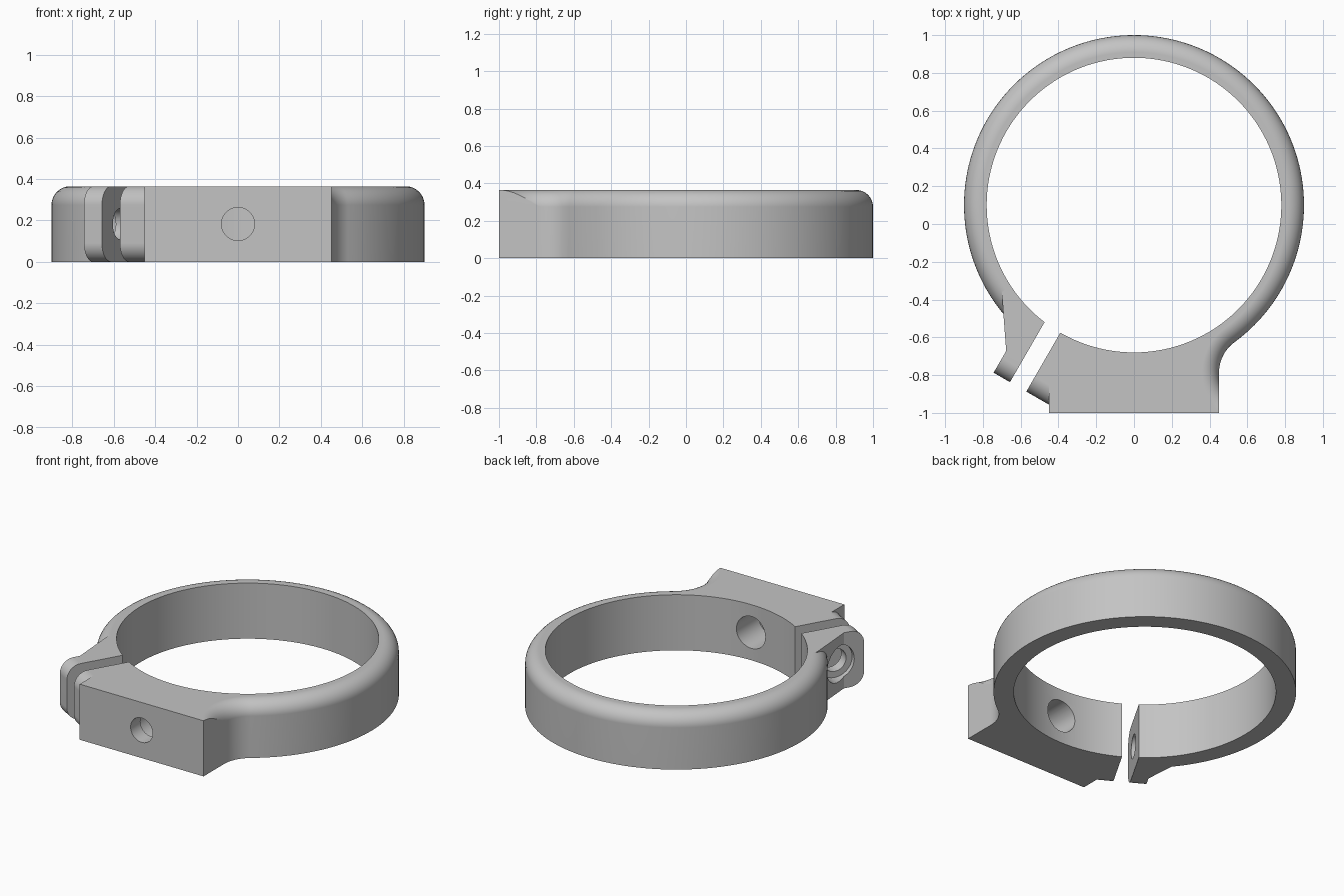
import bpy, bmesh
from math import sin, cos, pi, radians, asin, acos, atan2, sqrt
from mathutils import Vector

if "Cube" in bpy.data.objects:
    bpy.data.objects.remove(bpy.data.objects["Cube"])

H, MID = 0.365, 0.183            # height and mid height
CY, R_OUT, R_IN = 0.1, 0.9, 0.78  # ring
EDGE = 0.09                       # rounding of the upper outer edge
HALF, FRONT = 0.45, -1.0          # mounting block
BLEND = 0.2                       # concave blend from ring to block
GAP = 0.1                         # width of the split
SPLIT = radians(240)              # direction of the split
TAB_END = 1.14
OUT = Vector((cos(SPLIT), sin(SPLIT), 0))
SIDE = Vector((sin(SPLIT), -cos(SPLIT), 0))

grey = bpy.data.materials.new("light_grey")
grey.use_nodes = True
grey.diffuse_color = (0.55, 0.55, 0.55, 1)
grey.node_tree.nodes["Principled BSDF"].inputs["Base Color"].default_value = grey.diffuse_color


def clamp_point(n, d, z=0.0):
    """Point measured across (n) and along (d) the split."""
    return Vector((0, CY, z)) + SIDE * n + OUT * d


def loft(name, layers):
    """Closed solid through layers with equal point counts."""
    bm = bmesh.new()
    rings = [[bm.verts.new(p) for p in layer] for layer in layers]
    for a, b in zip(rings, rings[1:]):
        for i in range(len(a)):
            j = (i + 1) % len(a)
            bm.faces.new((a[i], a[j], b[j], b[i]))
    bm.faces.new(rings[0])
    bm.faces.new(rings[-1])
    bmesh.ops.recalc_face_normals(bm, faces=bm.faces)
    mesh = bpy.data.meshes.new(name)
    bm.to_mesh(mesh)
    bm.free()
    mesh.materials.append(grey)
    obj = bpy.data.objects.new(name, mesh)
    bpy.context.collection.objects.link(obj)
    return obj


def arc(cx, cy, r, a0, a1, count):
    return [(cx + r * cos(a0 + (a1 - a0) * i / count),
             cy + r * sin(a0 + (a1 - a0) * i / count)) for i in range(count + 1)]


def combine(target, other, operation):
    mod = target.modifiers.new("join", 'BOOLEAN')
    mod.operation, mod.solver, mod.object = operation, 'EXACT', other
    bpy.context.view_layer.objects.active = target
    bpy.ops.object.modifier_apply(modifier=mod.name)
    bpy.data.objects.remove(other)


def rod(name, start, end, radius):
    """Cylinder between two points, used for drilling."""
    axis = (end - start).normalized()
    u = axis.orthogonal().normalized()
    v = axis.cross(u)
    circle = [u * x + v * y for x, y in arc(0, 0, radius, 0, 2 * pi, 48)[:-1]]
    return loft(name, [[p + c for c in circle] for p in (start, end)])


# Split ring with the mounting block, outline inset towards the top
blend_x = HALF + BLEND
blend_y = CY - sqrt((R_OUT + BLEND) ** 2 - blend_x ** 2)
meet = atan2(blend_y - CY, blend_x)


def outline(inset, z):
    r, b = R_OUT - inset, BLEND + inset
    pts = arc(0, CY, r, SPLIT - asin(GAP / r), meet, 128)
    pts += arc(blend_x, blend_y, b, meet + pi, pi + acos(min(1, BLEND / b)), 20)[1:]
    pts += [(HALF, FRONT), (-HALF, FRONT)]
    corner = clamp_point(0, HALF / -OUT.x)
    pts.append((corner.x, corner.y))
    pts += arc(0, CY, R_IN, SPLIT - 2 * pi, SPLIT - asin(GAP / R_IN), 128)
    return [(x, y, z) for x, y in pts]


layers = [outline(0, 0)]
for i in range(9):
    t = i / 8 * pi / 2
    layers.append(outline(EDGE * (1 - cos(t)), H - EDGE + EDGE * sin(t)))
clamp = loft("split_ring_clamp", layers)


# Clamping tabs with rounded free ends
def tab(name, n0, n1, d0):
    r = 0.09
    side = [(d0, 0)] + arc(TAB_END - r, r, r, -pi / 2, 0, 8)
    side += arc(TAB_END - r, H - r, r, 0, pi / 2, 8) + [(d0, H)]
    return loft(name, [[clamp_point(n, d, z) for d, z in side] for n in (n0, n1)])


combine(clamp, tab("block_tab", -0.16, 0, 0.85), 'UNION')
combine(clamp, tab("ring_tab", GAP, 2 * GAP, 0.79), 'UNION')

# Thick web joining the ring tab to the ring
web = [clamp_point(GAP, 0.79), clamp_point(GAP, 1.0), clamp_point(0.2, 1.007),
       Vector((-0.70, -0.36, 0)), Vector((-0.66, -0.33, 0)), Vector((-0.578, -0.439, 0))]
combine(clamp, loft("tab_web", [[p + Vector((0, 0, z)) for p in web] for z in (0, H)]), 'UNION')

# Clamp screw: head recess, clearance hole, blind hole in the block
for n0, n1, radius in ((0.17, 0.5, 0.115), (0.05, 0.3, 0.075), (-0.3, 0.05, 0.065)):
    drill = rod("screw_drill", clamp_point(n0, 0.96, MID), clamp_point(n1, 0.96, MID), radius)
    combine(clamp, drill, 'DIFFERENCE')

# Mounting hole through the block, wider on the inside
for y0, y1, radius in ((-1.1, -0.5, 0.08), (-0.9, -0.5, 0.105)):
    drill = rod("mount_drill", Vector((0, y0, MID)), Vector((0, y1, MID)), radius)
    combine(clamp, drill, 'DIFFERENCE')

# Smooth curved walls, crisp edges
bpy.ops.object.select_all(action='DESELECT')
clamp.select_set(True)
bpy.context.view_layer.objects.active = clamp
bpy.ops.object.shade_smooth_by_angle(angle=radians(30))
weighted = clamp.modifiers.new("even_shading", 'WEIGHTED_NORMAL')
weighted.keep_sharp = True
